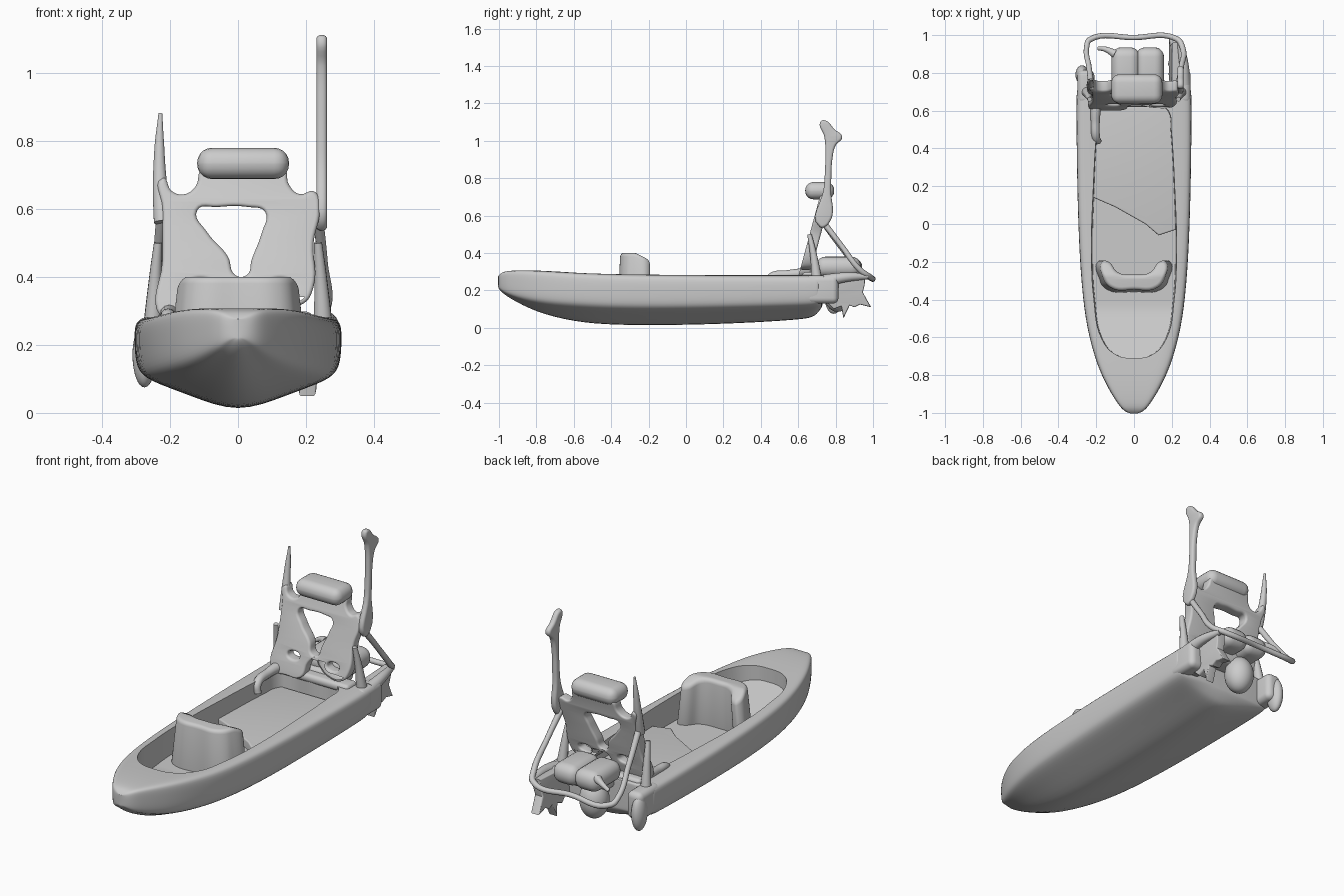
import bpy, bmesh, math
from mathutils import Vector

if "Cube" in bpy.data.objects:
    bpy.data.objects.remove(bpy.data.objects["Cube"])


def link(name, data):
    ob = bpy.data.objects.new(name, data)
    bpy.context.collection.objects.link(ob)
    return ob


def smooth(ob, angle=40):
    bpy.ops.object.select_all(action='DESELECT')
    ob.select_set(True)
    bpy.context.view_layer.objects.active = ob
    bpy.ops.object.shade_smooth_by_angle(angle=math.radians(angle))


def bake(ob, warp=None, angle=40):
    """Turn a curve or modified object into a clean mesh, optionally warped."""
    bpy.context.view_layer.update()
    me = bpy.data.meshes.new_from_object(ob.evaluated_get(bpy.context.evaluated_depsgraph_get()))
    name = ob.name
    bpy.data.objects.remove(ob)
    bm = bmesh.new()
    bm.from_mesh(me)
    if warp:
        for v in bm.verts:
            v.co = Vector(warp(*v.co))
    bmesh.ops.remove_doubles(bm, verts=bm.verts, dist=0.0003)
    bmesh.ops.recalc_face_normals(bm, faces=bm.faces)
    bm.to_mesh(me)
    bm.free()
    new = link(name, me)
    new.name = name
    smooth(new, angle)
    return new


def add_spline(cu, pts, radii=None, curved=True, closed=False):
    s = cu.splines.new('BEZIER' if curved else 'POLY')
    arr = s.bezier_points if curved else s.points
    arr.add(len(pts) - 1)
    for i, (p, q) in enumerate(zip(arr, pts)):
        q = tuple(q) + (0,) * (3 - len(q))
        p.co = q if curved else q + (1,)
        if curved:
            p.handle_left_type = p.handle_right_type = 'AUTO'
        if radii:
            p.radius = radii[i]
    s.use_cyclic_u = closed


def plate(name, outlines, half, warp, bevel=0.012, curved=True):
    cu = bpy.data.curves.new(name, 'CURVE')
    cu.dimensions, cu.fill_mode, cu.resolution_u = '2D', 'BOTH', 6
    cu.extrude, cu.bevel_depth, cu.bevel_resolution = half - bevel, bevel, 3
    cu.offset = -bevel
    for o in outlines:
        add_spline(cu, o, curved=curved, closed=True)
    return bake(link(name, cu), warp)


def tube(name, pts, radii):
    cu = bpy.data.curves.new(name, 'CURVE')
    cu.dimensions, cu.use_fill_caps = '3D', True
    cu.bevel_depth, cu.bevel_resolution, cu.resolution_u = 1, 4, 8
    add_spline(cu, pts, radii)
    return bake(link(name, cu))


def blob(name, center, size, rounding=None):
    """Ellipsoid, or a rounded box when rounding is given."""
    bm = bmesh.new()
    if rounding is None:
        bmesh.ops.create_uvsphere(bm, u_segments=32, v_segments=16, radius=0.5)
    else:
        bmesh.ops.create_cube(bm, size=1)
    for v in bm.verts:
        v.co = Vector([c + a * s for c, a, s in zip(center, v.co, size)])
    me = bpy.data.meshes.new(name)
    bm.to_mesh(me)
    bm.free()
    ob = link(name, me)
    if rounding is not None:
        m = ob.modifiers.new('round', 'BEVEL')
        m.width, m.segments = rounding, 5
    return bake(ob)


def mirrored(half):
    return half + [(-x, y) for x, y in reversed(half) if abs(x) > 1e-6]


# Hull: lofted stations (y, half width, keel z, chine z, sheer z)
stations = [(-1.005, .025, .21, .235, .275), (-.985, .06, .185, .21, .298), (-.94, .095, .15, .185, .307),
            (-.8, .178, .07, .145, .308), (-.6, .24, .014, .125, .295), (-.4, .272, -.004, .112, .288),
            (-.1, .293, -.006, .108, .284), (.3, .303, .006, .115, .282), (.6, .305, .028, .122, .282),
            (.67, .304, .04, .125, .282), (.7, .303, .06, .13, .282), (.73, .3, .11, .14, .28)]
bm = bmesh.new()
rings = []
for y, w, k, c, s in stations:
    half = [(0, k), (.5 * w, k + .5 * (c - k)), (.9 * w, c - .015), (.985 * w, c + .015), (w, (c + s) / 2),
            (w, s - .02), (.93 * w, s), (.5 * w, s), (0, s)]
    ring = half + [(-x, z) for x, z in reversed(half[1:-1])]
    rings.append([bm.verts.new((x, y, z)) for x, z in ring])
for a, b in zip(rings, rings[1:]):
    for i in range(len(a)):
        j = (i + 1) % len(a)
        bm.faces.new((a[i], a[j], b[j], b[i]))
for r in (rings[0], rings[-1]):
    for i in range(8):
        quad = [r[i], r[i + 1], r[(15 - i) % 16], r[(16 - i) % 16]]
        bm.faces.new(list(dict.fromkeys(quad)))
bmesh.ops.recalc_face_normals(bm, faces=bm.faces)
me = bpy.data.meshes.new('hull')
bm.to_mesh(me)
bm.free()
hull = link('hull', me)
sub = hull.modifiers.new('smooth', 'SUBSURF')
sub.levels = sub.render_levels = 2

# Cockpit recess
well = [(0, -.71), (.1, -.69), (.17, -.61), (.212, -.4), (.225, -.15), (.215, .2), (.197, .5),
        (.187, .59), (.15, .625), (0, .625)]
cutter = plate('cockpit_cutter', [mirrored(well)], .13,
               lambda x, y, w: (x * (1 + .2 * w), y, .28 + w + (max(0, -y - .45) * .3 if w < 0 else 0)), bevel=0)
cutter.hide_render = True
cut = hull.modifiers.new('cockpit', 'BOOLEAN')
cut.object, cut.solver = cutter, 'EXACT'
hull = bake(hull, angle=45)
bpy.data.objects.remove(cutter)

# Raised aft floor with its slanted front edge
plate('aft_floor', [[(-.215, .14), (-.1, .09), (.06, 0), (.13, -.06), (.222, -.03), (.215, .3), (.2, .62), (-.2, .62)]],
      .04, lambda x, y, w: (x, y, .155 + w), bevel=.008, curved=False)

# Wraparound seat in the front cockpit
seat = [(0, -.268), (.1, -.255), (.155, -.2), (.195, -.2), (.19, -.28), (.14, -.338), (0, -.348)]
plate('front_seat', [mirrored(seat)], .14,
      lambda x, y, w: (x * (.93 - .5 * w), y - .1 * max(0, -w) * (y < -.3), .26 + w - max(0, y + .27) * .5 * (w > 0)),
      bevel=.02)

# Stern quarters, drop-shaped side pod and grip
for side in (-1, 1):
    blob('stern_quarter', (side * .255, .725, .205), (.09, .18, .15), .03)
blob('side_pod', (-.275, .79, .17), (.07, .1, .19))
tube('side_grip', [(-.2, .64, .29), (-.205, .55, .285), (-.2, .45, .265), (-.19, .44, .22)], [.03, .024, .022, .018])
blob('stern_deck', (0, .665, .275), (.44, .09, .045), .02)

# Leaning tower plate with central opening and leg holes
outer = [(-.225, .28), (-.222, .45), (-.222, .6), (-.222, .69), (-.195, .652), (-.16, .642), (-.125, .665), (-.105, .72),
         (.01, .73), (.135, .72), (.15, .67), (.18, .643), (.225, .65), (.24, .6), (.222, .5), (.222, .37), (.19, .32),
         (.1, .32), (.04, .36), (.015, .385), (-.02, .36), (-.05, .28), (-.14, .27)]
opening = [(-.12, .595), (-.06, .605), (.03, .605), (.08, .59), (.07, .53), (.04, .45), (.026, .405),
           (-.008, .405), (-.03, .46), (-.09, .53)]
holes = [[(x - .035, .375), (x, .395), (x + .035, .375), (x, .355)] for x in (-.11, .125)]
plate('tower', [outer, opening] + holes, .03, lambda x, z, w: (x, .637 + (z - .3) * .27 + w, z))

# Headrest pad on top of the tower
blob('headrest', (.015, .715, .733), (.27, .155, .092), .044)

# Tall paddle-tipped post and shorter tapered post
tall = [(.715, .54), (.765, .56), (.775, .75), (.785, .92), (.8, .975), (.835, 1.02), (.795, 1.06), (.74, 1.11),
        (.718, 1.1), (.74, 1.02), (.745, .9), (.737, .75)]
plate('tall_post', [tall], .016, lambda y, z, w: (.246 + w, y, z), bevel=.013)
tube('short_post', [(-.222, .71, .56), (-.229, .735, .66), (-.231, .755, .78), (-.228, .765, .88)],
     [.026, .022, .015, .006])

# Stern guard rail: sloping struts, lower arms and cross bar
tube('guard_rail', [(-.225, .73, .57), (-.238, .83, .43), (-.25, .94, .3), (-.235, .975, .275), (0, .987, .27),
                    (.225, .98, .275), (.258, .93, .31), (.25, .83, .44), (.235, .73, .57)],
     [.016, .014, .014, .015, .014, .015, .015, .014, .016])
for side in (-1, 1):
    tube('lower_strut', [(side * .235, .66, .5), (side * .243, .68, .4), (side * .25, .7, .26)], [.012, .018, .028])
tube('rail_arm', [(.265, .74, .25), (.262, .85, .27), (.24, .97, .275)], [.035, .026, .016])

# Outboard motor: twin-lobed cowl, mount and lower unit
for side in (-1, 1):
    blob('cowl_lobe', (.02 + side * .064, .815, .325), (.15, .24, .11), .05)
blob('motor_mount', (.02, .75, .27), (.2, .16, .09), .03)
blob('lower_unit', (-.02, .81, .185), (.15, .15, .2))
tube('cowl_hook', [(-.1, .9, .35), (-.15, .925, .34), (-.19, .93, .32)], [.022, .014, .01])

# Jagged fin bracket hanging on the right of the stern
fin = [(.7, .27), (.96, .285), (.955, .23), (.945, .19), (.99, .11), (.93, .125), (.9, .11), (.875, .12),
       (.842, .05), (.83, .115), (.79, .1), (.76, .13), (.7, .14)]
plate('fin_bracket', [fin], .025, lambda y, z, w: (.225 + w - (.27 - z) * .1, y, z), bevel=.006, curved=False)
